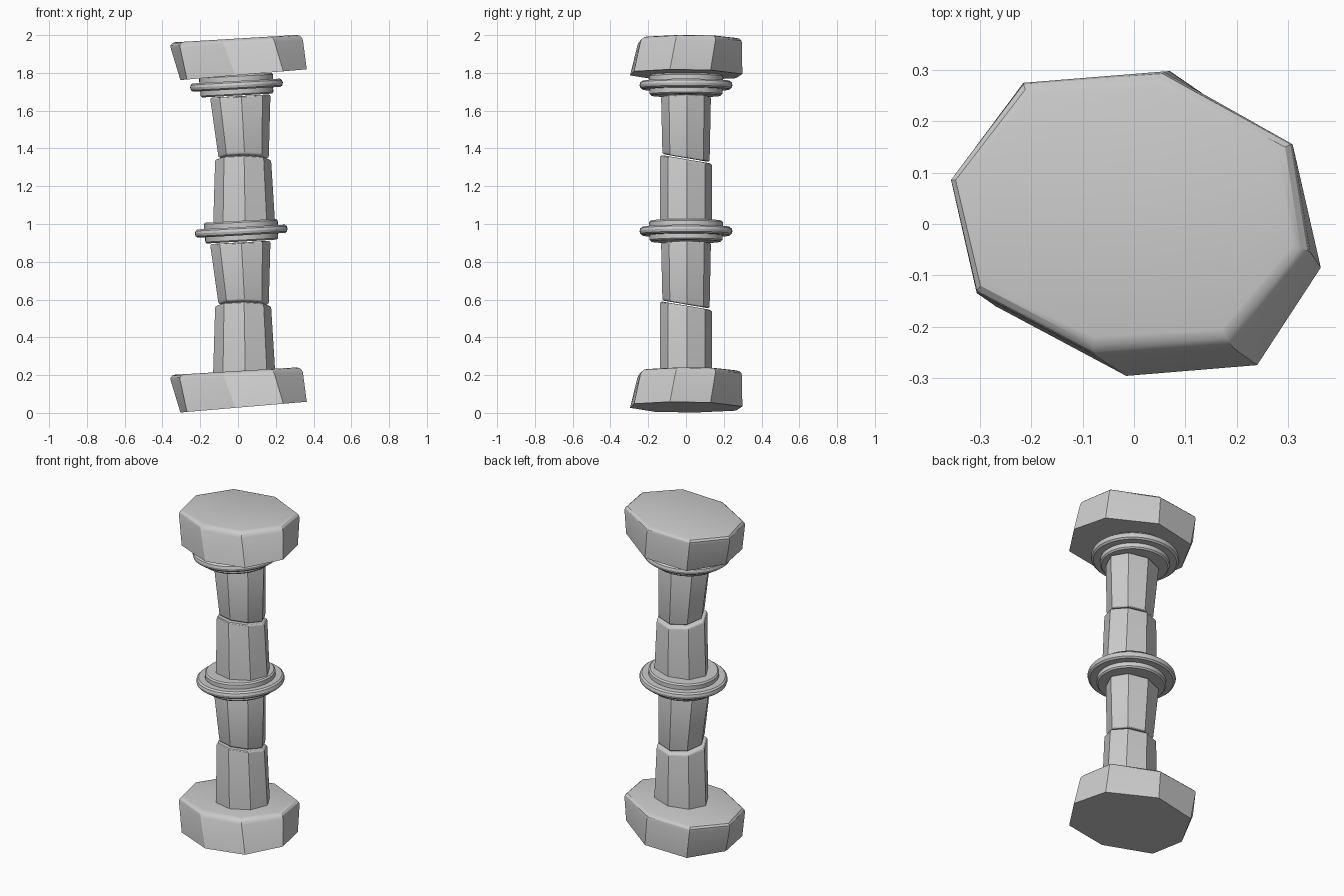
import bpy, bmesh, math
from mathutils import Matrix

cube = bpy.data.objects.get("Cube")
if cube:
    bpy.data.objects.remove(cube, do_unlink=True)

stone = bpy.data.materials.new("grey_stone")
stone.use_nodes = True
grey = (0.6, 0.6, 0.6, 1)
stone.diffuse_color = grey
stone.node_tree.nodes["Principled BSDF"].inputs["Base Color"].default_value = grey


def finish(name, bm):
    bmesh.ops.recalc_face_normals(bm, faces=bm.faces[:])
    mesh = bpy.data.meshes.new(name)
    bm.to_mesh(mesh)
    bm.free()
    mesh.materials.append(stone)
    obj = bpy.data.objects.new(name, mesh)
    bpy.context.collection.objects.link(obj)
    bpy.ops.object.select_all(action='DESELECT')
    obj.select_set(True)
    bpy.context.view_layer.objects.active = obj
    bpy.ops.object.shade_smooth_by_angle(angle=math.radians(28))
    return obj


def block(name, lower, upper, bevel, both_ends=False):
    """Solid between two rings of points, with rounded rims."""
    bm = bmesh.new()
    a = [bm.verts.new(p) for p in lower]
    b = [bm.verts.new(p) for p in upper]
    n = len(a)
    base, top = bm.faces.new(a[::-1]), bm.faces.new(b)
    for i in range(n):
        j = (i + 1) % n
        bm.faces.new((a[i], a[j], b[j], b[i]))
    rims = list(top.edges) + (list(base.edges) if both_ends else [])
    bmesh.ops.bevel(bm, geom=rims, offset=bevel, segments=3, profile=0.5,
                    affect='EDGES', clamp_overlap=True)
    return finish(name, bm)


def ring(cx, rx, ry, height):
    """Eight points of an oval; height gives z from x and y."""
    pts = []
    for k in range(8):
        t = math.radians(2 + 45 * k)
        x, y = cx + rx * math.cos(t), ry * math.sin(t)
        pts.append((x, y, height(x, y)))
    return pts


def collar(name, x, z):
    """Stepped, slightly tilted disc turned from a profile."""
    profile = [(0, -.055), (.185, -.055), (.193, -.047), (.193, -.022),
               (.232, -.022), (.242, -.014), (.246, 0), (.242, .014),
               (.232, .022), (.196, .022), (.196, .047), (.188, .055), (0, .055)]
    bm = bmesh.new()
    verts = [bm.verts.new((r, 0, h)) for r, h in profile]
    edges = [bm.edges.new(pair) for pair in zip(verts, verts[1:])]
    bmesh.ops.spin(bm, geom=verts + edges, cent=(0, 0, 0), axis=(0, 0, 1),
                   angle=math.tau, steps=48)
    bmesh.ops.remove_doubles(bm, verts=bm.verts[:], dist=0.0005)
    bm.transform(Matrix.Translation((x, 0, z)) @ Matrix.Rotation(-0.055, 4, 'Y'))
    return finish(name, bm)


# Lopsided eight-sided slabs at both ends
slab_low = [(-.305, .05), (-.27, -.16), (-.015, -.296), (.24, -.275),
            (.364, -.085), (.315, .13), (.07, .298), (-.19, .265)]
slab_high = [(-.365, .09), (-.313, -.13), (-.085, -.25), (.185, -.235),
             (.34, -.05), (.308, .16), (.055, .297), (-.22, .277)]
for name, z in (("bottom_slab", 0), ("top_slab", 1.76)):
    block(name, [(x, y, z + .028 + .085 * x) for x, y in slab_low],
          [(x, y, z + .222 + .06 * x) for x, y in slab_high], 0.03)

# Shaft: two matching pairs of drums with a slanted joint in each pair
for part, z in (("lower", 0), ("upper", .775)):
    block(part + "_shaft_base",
          ring(.033, .165, .138, lambda x, y: z + .2),
          ring(.027, .148, .138, lambda x, y: z + .568 - .17 * y), 0.014)
    block(part + "_shaft_head",
          ring(.03, .133, .125, lambda x, y: z + .574 - .17 * y),
          ring(.012, .16, .132, lambda x, y: z + .902 + .055 * x), 0.012, True)

# Collars around the shaft
collar("middle_collar", .017, .962)
collar("top_collar", -.008, 1.735)
